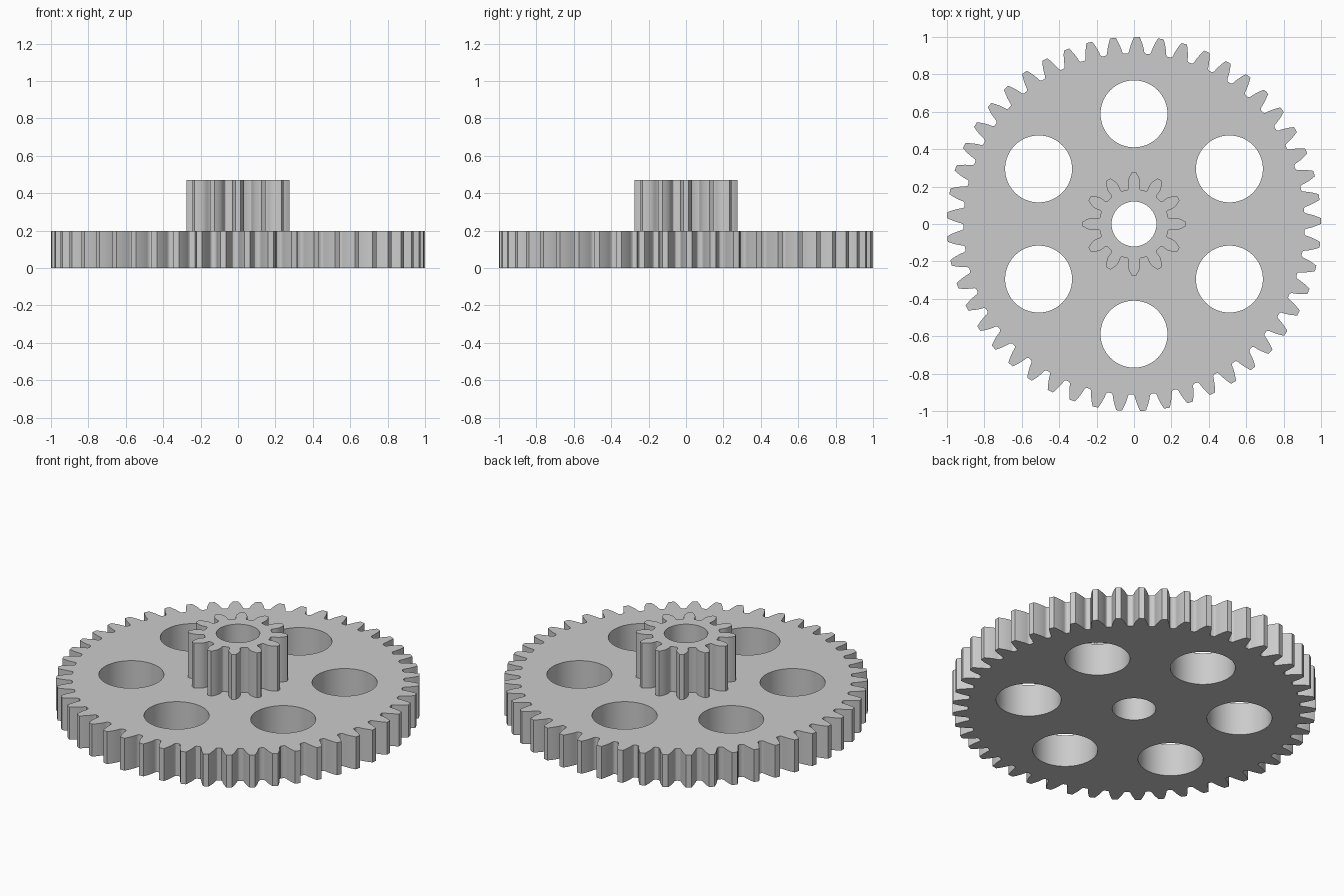
import bpy
import bmesh
from math import acos, cos, sin, tan, pi, radians

if "Cube" in bpy.data.objects:
    bpy.data.objects.remove(bpy.data.objects["Cube"], do_unlink=True)

MODULE = 1 / 25.5
PRESSURE = radians(20)
PLATE_TOP, PINION_TOP = 0.197, 0.47
BORE = 0.12

grey = bpy.data.materials.new("plain grey")
grey.use_nodes = True
colour = (0.6, 0.6, 0.6, 1)
grey.diffuse_color = colour
grey.node_tree.nodes["Principled BSDF"].inputs["Base Color"].default_value = colour


def polar(radius, angle):
    return radius * cos(angle), radius * sin(angle)


def circle(radius, x=0, y=0, sides=64):
    points = [polar(radius, 2 * pi * i / sides) for i in range(sides)]
    return [(x + px, y + py) for px, py in points]


def involute(angle):
    return tan(angle) - angle


def gear_outline(teeth, turn=0):
    """Involute spur gear outline with softened roots."""
    pitch = MODULE * teeth / 2
    base = pitch * cos(PRESSURE)
    tip, root = pitch + MODULE, pitch - 1.25 * MODULE

    def half_angle(radius):
        flank = involute(acos(base / max(radius, base)))
        return pi / (2 * teeth) + involute(PRESSURE) - flank

    start = root + 0.25 * MODULE
    radii = [start + (tip - start) * i / 7 for i in range(8)]
    side = [(r, half_angle(r)) for r in radii]
    # Rounded corner where the flank meets the root circle
    fillet = 0.25 * MODULE
    foot = half_angle(root)
    corner = [(root + fillet * (1 - sin(a)), foot + fillet * (1 - cos(a)) / root)
              for a in (pi / 2, pi / 3, pi / 6)]
    side = corner + side
    outline = []
    for i in range(teeth):
        middle = turn + 2 * pi * i / teeth
        outline += [polar(r, middle - a) for r, a in side]
        outline.append(polar(tip, middle))
        outline += [polar(r, middle + a) for r, a in reversed(side)]
    return outline


def extruded_part(name, loops, bottom, top):
    """Fill an outline with holes and extrude it upward."""
    bm = bmesh.new()
    for loop in loops:
        verts = [bm.verts.new((x, y, bottom)) for x, y in loop]
        for i, vert in enumerate(verts):
            bm.edges.new((verts[i - 1], vert))
    bmesh.ops.triangle_fill(bm, edges=bm.edges[:], use_beauty=True)
    result = bmesh.ops.extrude_face_region(bm, geom=bm.faces[:], use_keep_orig=True)
    raised = [g for g in result["geom"] if isinstance(g, bmesh.types.BMVert)]
    bmesh.ops.translate(bm, verts=raised, vec=(0, 0, top - bottom))
    bmesh.ops.recalc_face_normals(bm, faces=bm.faces[:])
    mesh = bpy.data.meshes.new(name)
    bm.to_mesh(mesh)
    bm.free()
    mesh.materials.append(grey)
    part = bpy.data.objects.new(name, mesh)
    bpy.context.collection.objects.link(part)
    bpy.ops.object.select_all(action="DESELECT")
    part.select_set(True)
    bpy.context.view_layer.objects.active = part
    bpy.ops.object.shade_smooth_by_angle(angle=radians(25))
    return part


# Wide toothed wheel with six round lightening holes
holes = [circle(0.179, *polar(0.589, pi / 6 + i * pi / 3)) for i in range(6)]
extruded_part("large_gear", [gear_outline(49, radians(0.95)), circle(BORE)] + holes,
              0, PLATE_TOP)

# Narrow pinion on top sharing the same bore
extruded_part("small_pinion", [gear_outline(12), circle(BORE)], PLATE_TOP, PINION_TOP)
